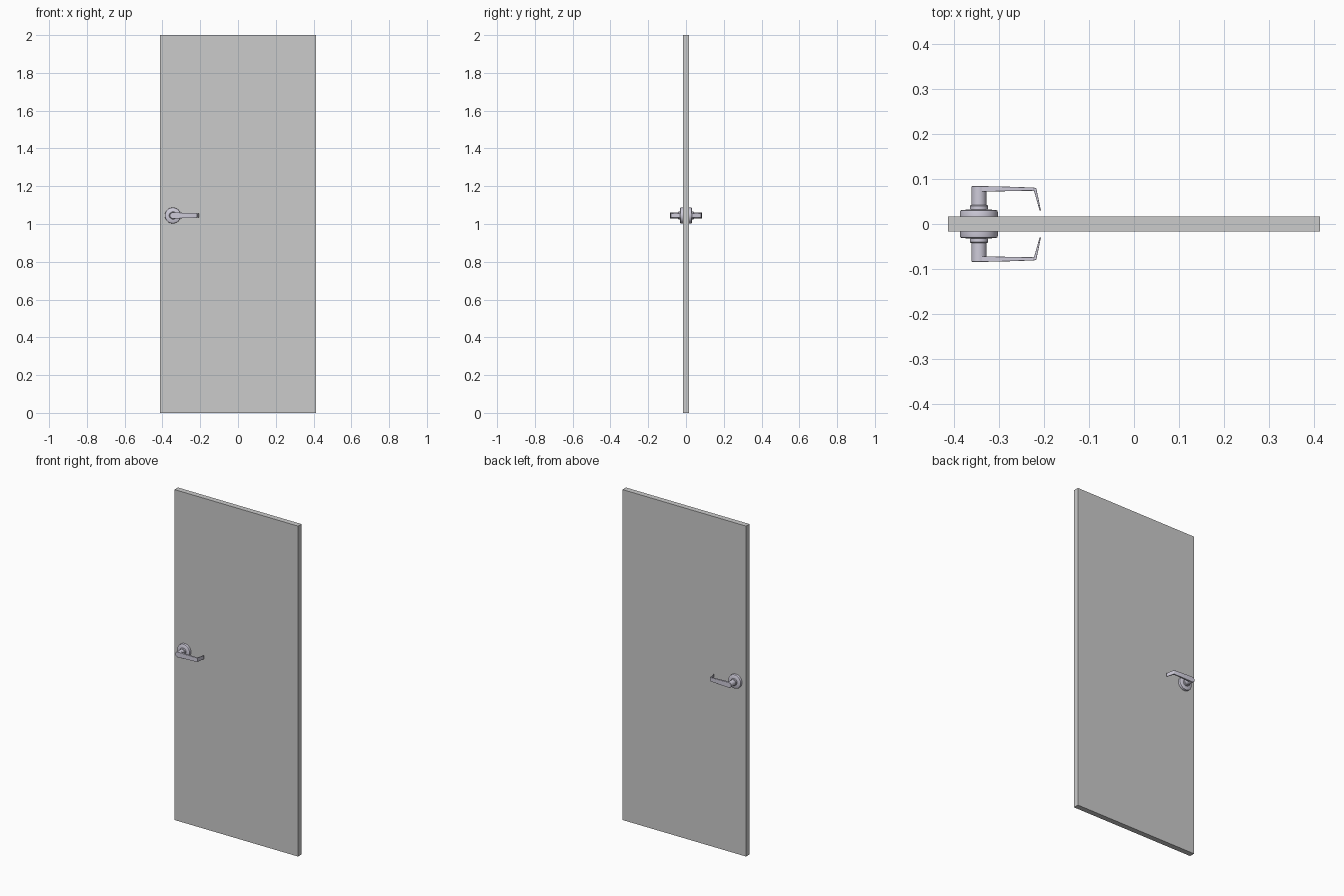
import bpy, bmesh, math
from mathutils import Vector

if "Cube" in bpy.data.objects:
    bpy.data.objects.remove(bpy.data.objects["Cube"])

HX, HZ = -0.345, 1.045          # handle axis position

metal = bpy.data.materials.new("satin_metal")
metal.diffuse_color = (0.62, 0.60, 0.70, 1)
metal.use_nodes = True
metal.node_tree.nodes["Principled BSDF"].inputs["Base Color"].default_value = metal.diffuse_color


def finish(name, bm, mat=None, bevel=0):
    bmesh.ops.recalc_face_normals(bm, faces=bm.faces)
    me = bpy.data.meshes.new(name)
    bm.to_mesh(me)
    bm.free()
    ob = bpy.data.objects.new(name, me)
    bpy.context.collection.objects.link(ob)
    if mat:
        me.materials.append(mat)
    if bevel:
        mod = ob.modifiers.new("bevel", "BEVEL")
        mod.width, mod.segments, mod.limit_method = bevel, 3, "ANGLE"
    if mat:
        bpy.context.view_layer.objects.active = ob
        ob.select_set(True)
        bpy.ops.object.shade_smooth_by_angle(angle=math.radians(35))
        ob.select_set(False)
    return ob


def skin(name, rings, bevel=0):
    """Join equal-sized rings of points into a capped solid."""
    bm = bmesh.new()
    loops = [[bm.verts.new(p) for p in ring] for ring in rings]
    n = len(loops[0])
    for a, b in zip(loops, loops[1:]):
        for i in range(n):
            j = (i + 1) % n
            bm.faces.new((a[i], a[j], b[j], b[i]))
    bm.faces.new(loops[0])
    bm.faces.new(loops[-1])
    return finish(name, bm, metal, bevel)


def turned(name, profile, side, n=48):
    """Revolve (radius, depth) points around the handle axis."""
    rings = [[Vector((HX + r * math.cos(t), side * y, HZ + r * math.sin(t)))
              for t in (2 * math.pi * i / n for i in range(n))]
             for r, y in profile]
    return skin(name, rings)


# Door slab
bm = bmesh.new()
bmesh.ops.create_cube(bm, size=1)
bmesh.ops.scale(bm, vec=(0.828, 0.033, 2), verts=bm.verts)
bmesh.ops.translate(bm, vec=(0, 0, 1), verts=bm.verts)
finish("door_slab", bm)

# Lever cross-sections: outer x, outer y, inner x, inner y, half height
lever = [(-0.345, 0.084, -0.345, 0.072, 0.0155),
         (-0.325, 0.084, -0.325, 0.072, 0.0155),
         (-0.280, 0.083, -0.280, 0.073, 0.0140),
         (-0.222, 0.081, -0.223, 0.074, 0.0125),
         (-0.217, 0.079, -0.223, 0.073, 0.0122),
         (-0.216, 0.073, -0.221, 0.069, 0.0120),
         (-0.207, 0.030, -0.210, 0.030, 0.0110)]

for side, tag in ((-1, "front"), (1, "back")):
    # Rose plate with rounded rim
    turned(f"{tag}_rose", [(0.042, 0.015), (0.042, 0.027), (0.0412, 0.0295),
                           (0.039, 0.031), (0.018, 0.0325)], side)
    # Stepped collar
    turned(f"{tag}_collar", [(0.020, 0.030), (0.020, 0.0405), (0.0185, 0.042),
                             (0.014, 0.042)], side)
    # Neck
    turned(f"{tag}_neck", [(0.0165, 0.040), (0.0165, 0.083), (0.0155, 0.084)], side)
    # Lever arm with returned tip
    rings = [[Vector((xo, side * yo, HZ - h)), Vector((xo, side * yo, HZ + h)),
              Vector((xi, side * yi, HZ + h)), Vector((xi, side * yi, HZ - h))]
             for xo, yo, xi, yi, h in lever]
    skin(f"{tag}_lever", rings, bevel=0.001)
